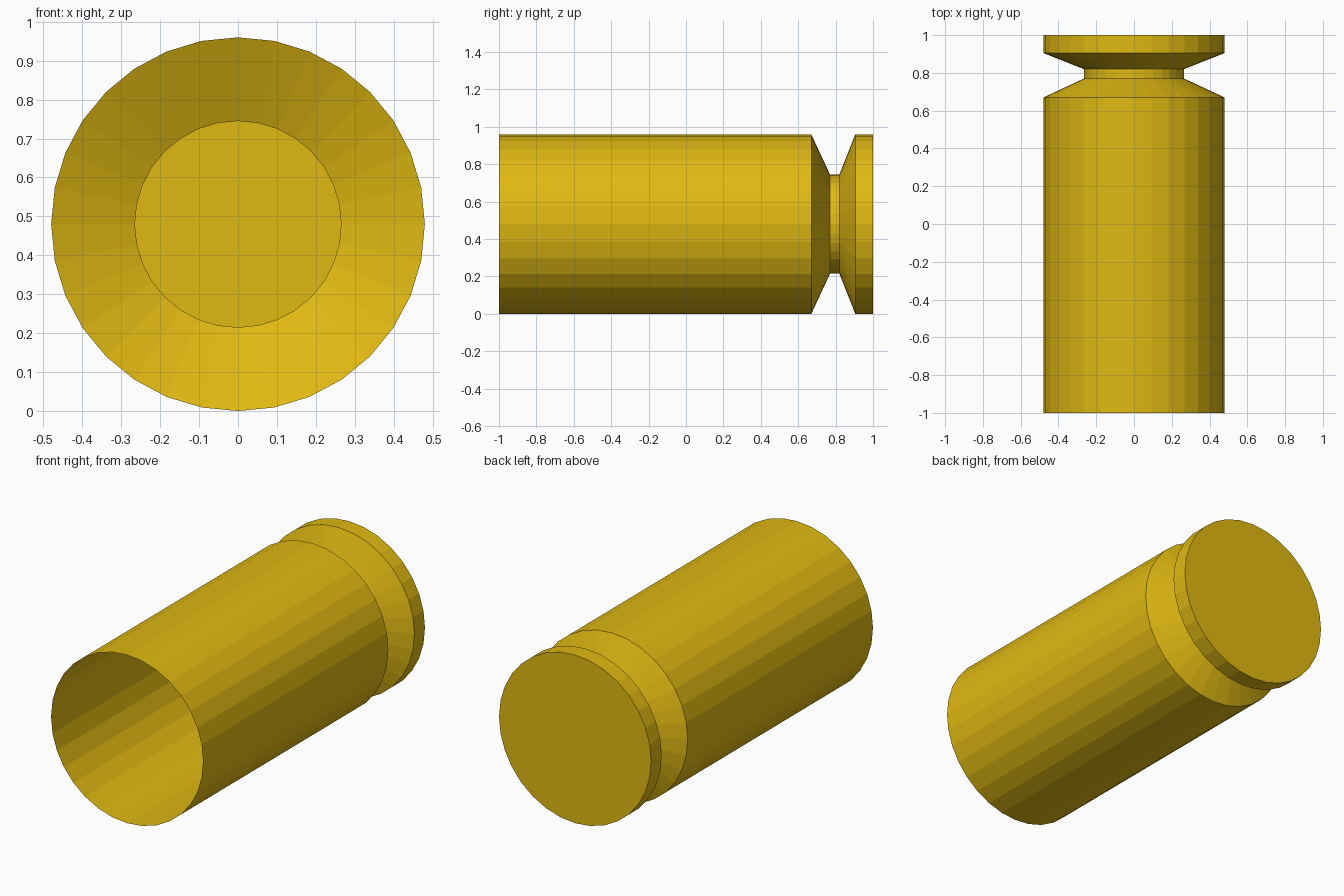
import bpy
import bmesh
from math import cos, sin, tau

cube = bpy.data.objects.get("Cube")
if cube:
    bpy.data.objects.remove(cube, do_unlink=True)

SIDES = 32
RADIUS = 0.48
NECK = 0.265

# Brass colour
brass = bpy.data.materials.new("brass_yellow")
brass.use_nodes = True
colour = (0.75, 0.485, 0.006, 1)
brass.diffuse_color = colour
brass.node_tree.nodes["Principled BSDF"].inputs["Base Color"].default_value = colour

# Casing outline as (radius, y), from the open mouth to the closed base
profile = [(RADIUS, -1.0), (RADIUS, 0.67), (NECK, 0.77),
           (NECK, 0.82), (RADIUS, 0.905), (RADIUS, 1.0)]

bm = bmesh.new()
rings = []
for radius, y in profile:
    rings.append([bm.verts.new((radius * cos(tau * i / SIDES), y,
                                RADIUS + radius * sin(tau * i / SIDES)))
                  for i in range(SIDES)])

# Thin walls between neighbouring rings
for a, b in zip(rings, rings[1:]):
    for i in range(SIDES):
        j = (i + 1) % SIDES
        bm.faces.new((a[i], b[i], b[j], a[j]))

# Closed base
bm.faces.new(list(reversed(rings[-1])))

# Face everything outward
bm.normal_update()
if bm.faces[:][-1].normal.y < 0:
    bm.faces[:][-1].normal_flip()
bmesh.ops.recalc_face_normals(bm, faces=bm.faces[:])

mesh = bpy.data.meshes.new("casing")
bm.to_mesh(mesh)
bm.free()
mesh.materials.append(brass)
casing = bpy.data.objects.new("casing", mesh)
bpy.context.collection.objects.link(casing)
